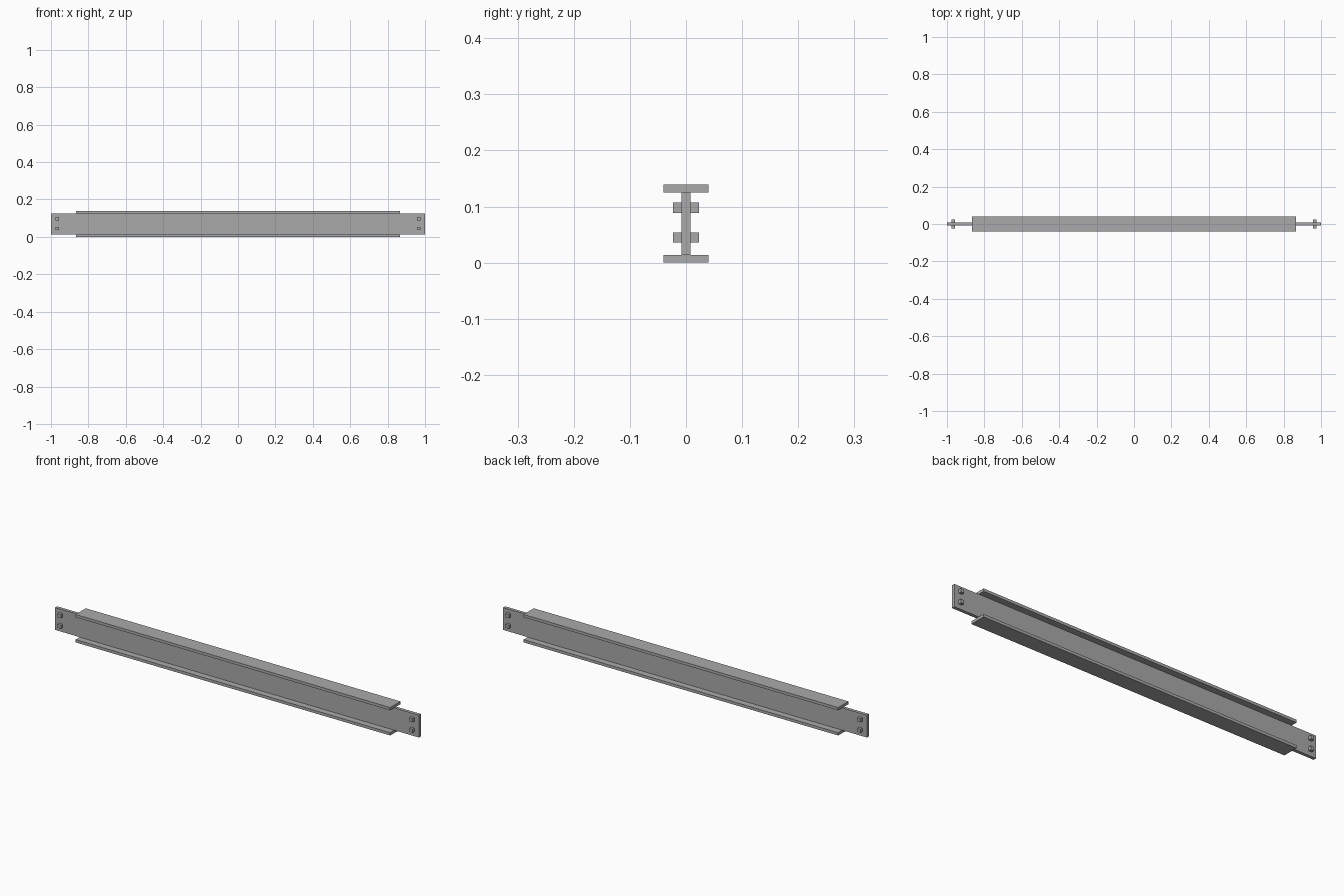
import bpy

default = bpy.data.objects.get("Cube")
if default:
    bpy.data.objects.remove(default, do_unlink=True)

# Plain steel colour
steel = bpy.data.materials.new("steel_grey")
steel.use_nodes = True
colour = (0.4, 0.4, 0.4, 1)
steel.diffuse_color = colour
steel.node_tree.nodes["Principled BSDF"].inputs["Base Color"].default_value = colour


def box(name, size, centre):
    bpy.ops.mesh.primitive_cube_add(size=1, location=centre)
    part = bpy.context.object
    part.name = name
    part.scale = size
    bpy.ops.object.transform_apply(location=False, rotation=False, scale=True)
    part.data.materials.append(steel)
    return part


# Beam: tall web between two shorter flanges
height, flange = 0.139, 0.014
web_height = height - 2 * flange
box("web", (2.0, 0.016, web_height), (0, 0, height / 2))
box("bottom_flange", (1.73, 0.08, flange), (0, 0, flange / 2))
box("top_flange", (1.73, 0.08, flange), (0, 0, height - flange / 2))

# Square bolts passing through the web at both ends
for side, x in (("left", 0.967), ("right", -0.967)):
    for level, z in (("lower", 0.045), ("upper", 0.098)):
        box(f"{side}_{level}_bolt", (0.018, 0.046, 0.018), (x, 0, z))
